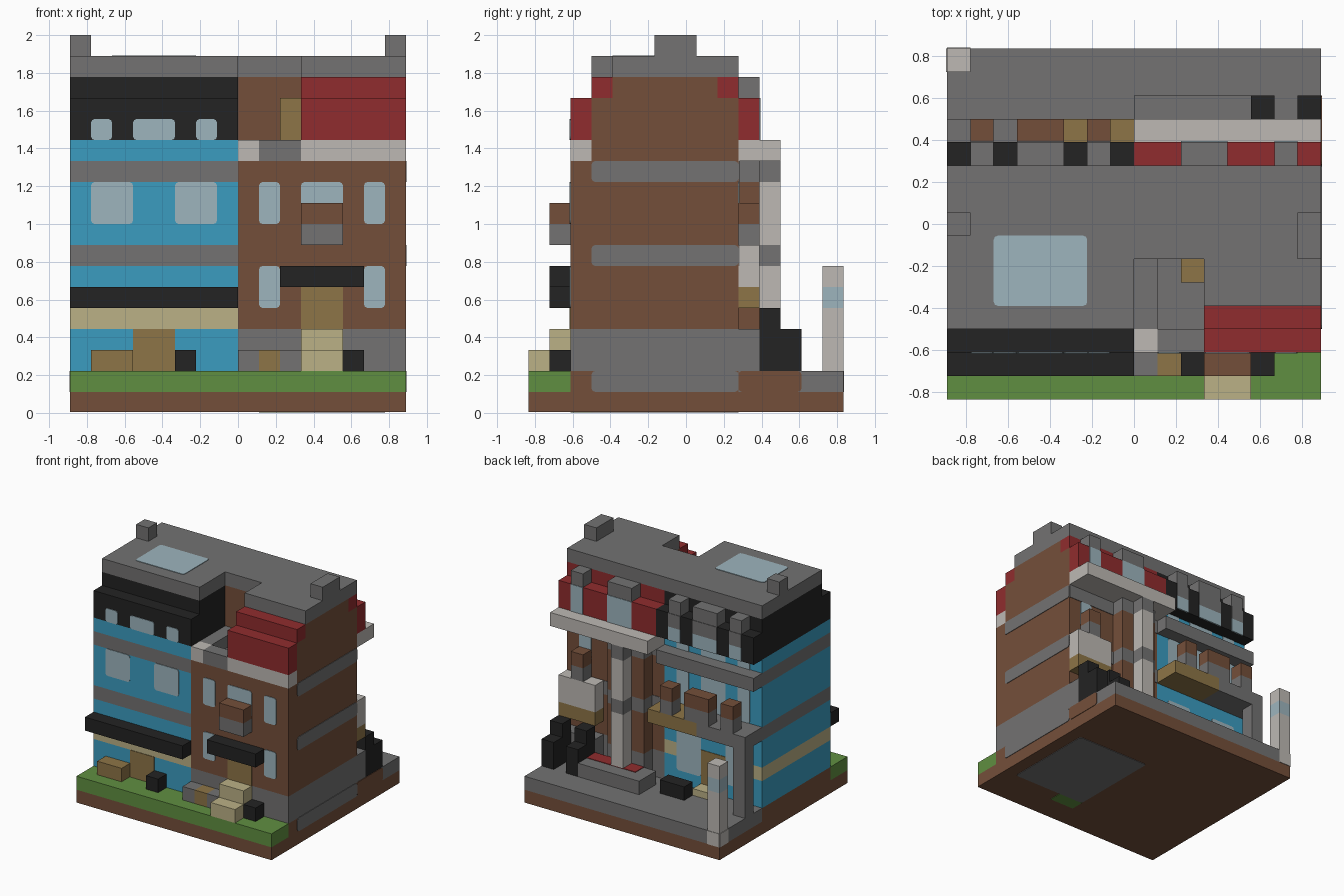
import bpy
import bmesh
from mathutils import Vector

UNIT = 1 / 9  # every part sits on a block grid: 16 wide, 15 deep, 18 high

cube = bpy.data.objects.get("Cube")
if cube:
    bpy.data.objects.remove(cube, do_unlink=True)


def material(name, hexcode):
    channels = [int(hexcode[i:i + 2], 16) / 255 for i in (0, 2, 4)]
    color = [c / 12.92 if c < 0.04 else ((c + 0.055) / 1.055) ** 2.4 for c in channels] + [1]
    mat = bpy.data.materials.new(name)
    mat.use_nodes = True
    mat.diffuse_color = color
    mat.node_tree.nodes["Principled BSDF"].inputs["Base Color"].default_value = color
    return mat


gray = material("stone gray", "737272")
brown = material("brick brown", "744f3a")
blue = material("painted blue", "3b9cc0")
glass = material("pale glass", "9db5be")
black = material("charcoal black", "232323")
red = material("roof red", "902c2e")
tan = material("wood tan", "8d7547")
beige = material("sandstone beige", "bbb186")
light = material("light stone", "bdb9b4")
green = material("grass green", "608f41")


def part(name, mat, x, y, z, corner_axis=None):
    """Box spanning the given grid ranges; corner_axis chamfers edges along that axis."""
    bm = bmesh.new()
    bmesh.ops.create_cube(bm, size=1)
    for v in bm.verts:
        v.co = Vector((lo + hi) / 2 + c * (hi - lo) for c, (lo, hi) in zip(v.co, (x, y, z)))
    if corner_axis is not None:
        edges = [e for e in bm.edges
                 if all(abs(e.verts[0].co[a] - e.verts[1].co[a]) < 1e-5
                        for a in range(3) if a != corner_axis)]
        bmesh.ops.bevel(bm, geom=edges, offset=0.17, segments=2, affect="EDGES", profile=0.5)
    for v in bm.verts:
        v.co = (v.co - Vector((8, 7.5, 0))) * UNIT
    mesh = bpy.data.meshes.new(name)
    bm.to_mesh(mesh)
    bm.free()
    mesh.materials.append(mat)
    obj = bpy.data.objects.new(name, mesh)
    bpy.context.collection.objects.link(obj)
    return obj


def thin(at):
    return (at - 0.04, at + 0.04)


def front_panel(name, mat, x, z, at=2, rounded=True):
    part(name, mat, x, thin(at), z, 1 if rounded else None)


def back_panel(name, mat, x, z, at=10, rounded=True):
    part(name, mat, x, thin(at), z, 1 if rounded else None)


LEFT, RIGHT, ALL = (0, 8), (8, 16), (0, 16)
BODY = (2, 10)
PORCH = (1, 2)      # strip just in front of the walls
REAR = (10, 11)     # strip just behind the walls
TERRACE = (11, 12)  # second strip behind the walls

# Ground slab, lawn and paving
part("base_slab", brown, ALL, (0, 15), (0.05, 1))
part("lawn", green, ALL, (0, 2), (1, 2))
part("foundation", brown, ALL, BODY, (1, 2))
part("rear_paving", gray, ALL, (10, 15), (1, 2))
part("paving_edge", brown, thin(16), (10, 13), (1, 2), 0)
part("underside_panel", gray, (9, 15), (3, 10), thin(0.05), 2)
part("underside_patch", green, (9, 11), (2, 3), thin(0.05))

# Blue house walls, stacked by storey
for name, mat, z in (("ground_wall", blue, (2, 4)), ("stripe", beige, (4, 5)),
                     ("lower_wall", blue, (5, 7)), ("lower_band", gray, (7, 8)),
                     ("upper_wall", blue, (8, 11)), ("upper_band", gray, (11, 12)),
                     ("top_wall", blue, (12, 13))):
    part("blue_house_" + name, mat, LEFT, BODY, z)
part("blue_house_rear_cornice", gray, LEFT, REAR, (11, 12))

# Brick house walls
part("brick_house_plinth", gray, RIGHT, BODY, (2, 4))
part("brick_house_wall", brown, RIGHT, BODY, (4, 12))
part("brick_house_attic_base", brown, (11, 16), (3, 10), (12, 13))
part("brick_house_attic_base_rear", brown, (8, 11), (6, 10), (12, 13))
part("front_cornice", light, (11, 16), (2, 3), (12, 13))
part("rear_cornice", light, RIGHT, (10, 12), (12, 13))
part("foundation_side_band", gray, thin(16), (3, 10), (1, 2), 0)
for z in ((7, 8), (11, 12)):
    part("side_band", gray, thin(16), (3, 10), z, 0)
    back_panel("rear_band", gray, RIGHT, z, rounded=False)

# Roof terrace
part("terrace_corner", light, (8, 9), (2, 3), (12, 13))
part("terrace_parapet_front", gray, (9, 11), (2, 3), (12, 13))
part("terrace_parapet_side", gray, (8, 9), (3, 6), (12, 13))
part("terrace_floor", gray, (9, 11), (3, 6), (11.9, 12.1))
part("terrace_door", tan, (10, 11), (5, 6), (12.1, 15))

# Black mansard
part("black_mansard_lower", black, LEFT, (2, 11), (13, 15))
part("black_mansard_upper", black, LEFT, (3, 10), (15, 16))

# Red mansard around a brick attic
for x, start in (((11, 16), 3), ((8, 11), 6)):
    part("attic_lower", brown, x, (start, 10), (13, 15))
    part("attic_upper", brown, x, (max(start, 4), 9), (15, 16))
part("red_mansard_front_lower", red, (11, 16), (2, 3), (13, 15))
part("red_mansard_front_upper", red, (11, 16), (3, 4), (15, 16))
part("red_mansard_rear_lower", red, RIGHT, REAR, (13, 15))
part("red_mansard_rear_upper", red, RIGHT, (9, 10), (15, 16))

# Flat roof, skylight and chimneys
part("roof_left", gray, LEFT, (3, 10), (16, 17))
part("roof_middle", gray, (8, 11), (6, 10), (16, 17))
part("roof_right", gray, (11, 16), (4, 10), (16, 17))
part("skylight", glass, (2, 6), (4, 7), thin(17), 2)
part("left_chimney", gray, (0, 1), (7, 8), (17, 18))
part("right_chimney", gray, (15, 16), (6, 8), (17, 18))

# Front windows and doors
for x in ((1, 3), (5, 7)):
    front_panel("blue_house_window", glass, x, (9, 11))
for x in ((1, 2), (3, 5), (6, 7)):
    front_panel("mansard_window", glass, x, (13, 14))
for x in ((9, 10), (14, 15)):
    for z in ((5, 7), (9, 11)):
        front_panel("brick_house_window", glass, x, z)
front_panel("bay_window", glass, (11, 13), (9, 11))
front_panel("brick_house_door", tan, (11, 13), (4, 6), rounded=False)
front_panel("blue_house_door", tan, (3, 5), (2, 4), rounded=False)

# Front awnings, flower box, steps and garden pieces
part("long_awning", black, LEFT, PORCH, (5, 6))
part("door_awning", black, (10, 14), PORCH, (6, 7))
part("window_box_base", gray, (11, 13), PORCH, (8, 9))
part("window_box_top", brown, (11, 13), PORCH, (9, 10))
part("upper_step", beige, (11, 13), PORCH, (2, 4))
part("lower_step", beige, (11, 13), (0, 1), (2, 3))
part("crate", tan, (1, 3), PORCH, (2, 3))
for x in (5, 13):
    part("planter", black, (x, x + 1), PORCH, (2, 3))
for x, mat in ((8, gray), (9, tan), (10, gray)):
    part("bench_section", mat, (x, x + 1), PORCH, (2, 3))

# Rear of the blue house: dormers, windows and balcony boxes
for x in ((1, 2), (3, 5), (6, 7)):
    part("black_roof_dormer", gray, x, REAR, (15, 16))
    back_panel("black_roof_dormer_face", gray, x, (14, 15), 11, False)
    back_panel("black_roof_dormer_window", glass, x, (13, 14), 11, False)
    back_panel("rear_top_window", glass, x, (12, 13), rounded=False)
    back_panel("rear_window", glass, x, (8, 11))
    part("balcony_box_base", gray, x, TERRACE, (8, 9))
    part("balcony_box_top", brown, x, TERRACE, (9, 10))
part("balcony_stone", gray, (0, 4), (10, 12), (7, 8))
part("balcony_wood", tan, (4, 8), (10, 12), (7, 8))
part("balcony_post", gray, (0, 1), TERRACE, (2, 7))
for x in ((1, 3), (5, 7)):
    back_panel("rear_shop_window", glass, x, (3, 6))
back_panel("rear_door", tan, (3, 5), (2, 5), rounded=False)
part("rear_doorstep", beige, (3, 5), REAR, (2, 2.5))
part("table", black, (5, 7), TERRACE, (2, 3))

# Rear of the brick house: dormers, bay and column
for x in ((10, 12), (14, 15)):
    part("red_roof_dormer", gray, x, REAR, (15, 16))
    back_panel("red_roof_dormer_window", glass, x, (13, 15), 11, False)
for z, wall, column in (((2, 4), gray, light), ((4, 7), brown, light), ((7, 8), gray, gray),
                        ((8, 11), brown, light), ((11, 12), gray, gray)):
    part("rear_bay", wall, (9, 12), REAR, z)
    part("rear_column", column, (10, 11), TERRACE, z)
part("rear_platform", gray, (8, 13), (11, 13), (2, 3))
part("red_mat", red, (9, 13), TERRACE, thin(3))
part("rear_balcony", light, (13, 16), REAR, (6, 8))
part("balcony_beam", tan, (13, 16), REAR, (5, 6))
part("balcony_plinth", gray, (13, 16), REAR, (2, 4))
part("rear_flower_box_base", gray, (14, 15), REAR, (8, 9))
part("rear_flower_box_top", brown, (14, 15), REAR, (9, 10))
back_panel("rear_brick_window", glass, (14, 15), (9, 11))

# Garden chairs and lamp post
for x in (13, 15):
    part("chair_back", black, (x, x + 1), TERRACE, (2, 5))
    part("chair_seat", black, (x, x + 1), (12, 13), (2, 4))
for name, mat, z in (("post", light, (2, 5)), ("lantern", glass, (5, 6)), ("cap", light, (6, 7))):
    part("lamp_" + name, mat, (0, 1), (14, 15), z)
for panel_x, panel_y, axis in ((thin(0), (14, 15), 0), ((0, 1), thin(15), 1)):
    part("lamp_foot", light, panel_x, panel_y, (1, 2))
